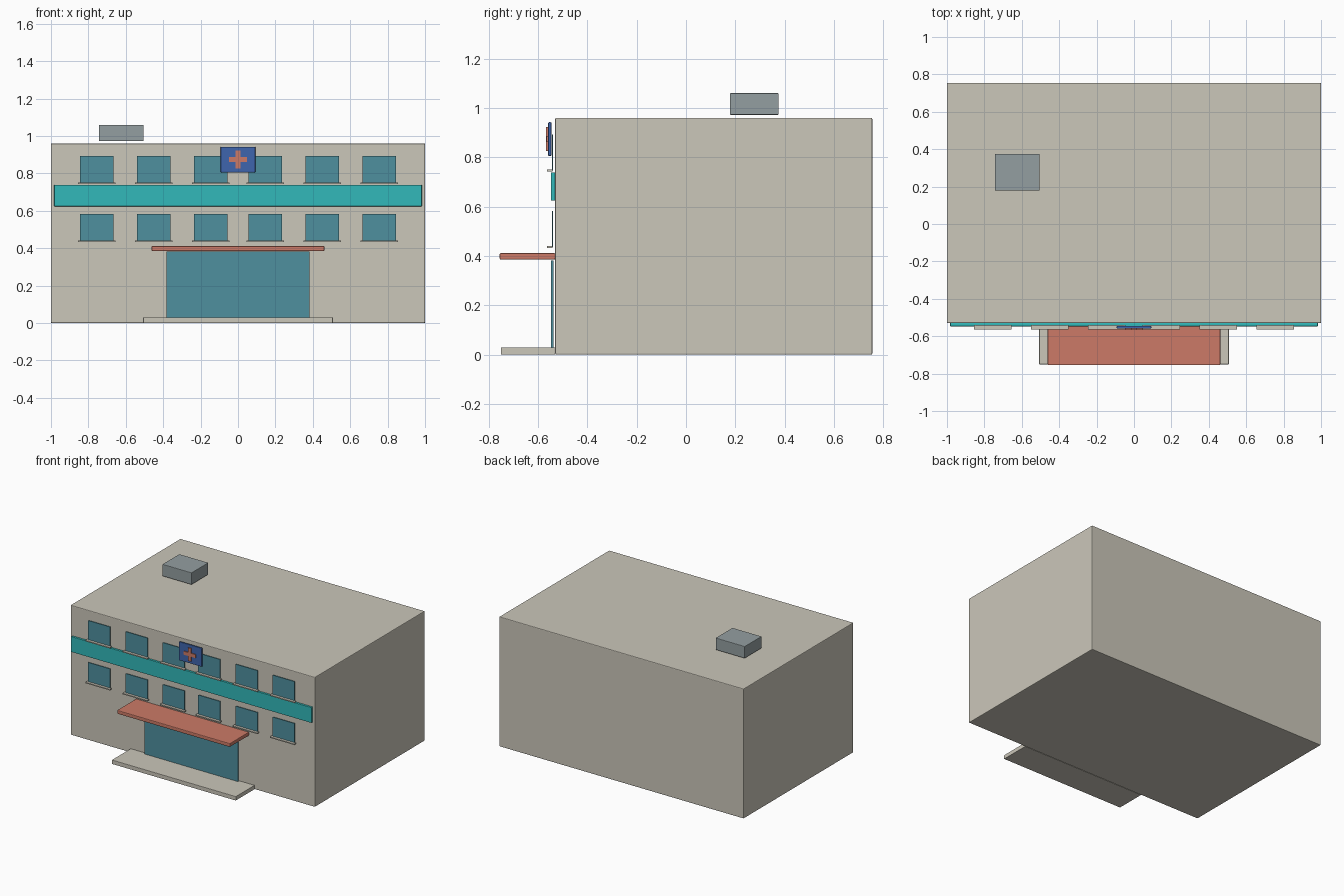
import bpy, bmesh
from mathutils import Matrix, Vector

cube = bpy.data.objects.get("Cube")
if cube:
    bpy.data.objects.remove(cube, do_unlink=True)


def material(name, hex_colour):
    """One flat material from a display colour, stored as linear."""
    def linear(c):
        return c / 12.92 if c <= 0.04045 else ((c + 0.055) / 1.055) ** 2.4
    rgb = [linear(int(hex_colour[i:i + 2], 16) / 255) for i in (0, 2, 4)]
    mat = bpy.data.materials.new(name)
    mat.use_nodes = True
    mat.diffuse_color = (*rgb, 1)
    bsdf = next(n for n in mat.node_tree.nodes if n.type == 'BSDF_PRINCIPLED')
    bsdf.inputs["Base Color"].default_value = (*rgb, 1)
    return mat


STONE = material("warm stone", "CBC7BA")
GLASS = material("blue grey glass", "4E909F")
TEAL = material("teal band", "32B9BA")
CORAL = material("coral red", "CC7A67")
BLUE = material("sign blue", "3F65AE")
METAL = material("grey metal", "949FA1")


def boxes(name, mat, spans, bevel=0.0):
    """One object made of boxes, each given as x, y and z ranges."""
    bm = bmesh.new()
    for span in spans:
        centre = Vector([(a + b) / 2 for a, b in span])
        size = Vector([b - a for a, b in span])
        bmesh.ops.create_cube(
            bm, size=1, matrix=Matrix.Translation(centre) @ Matrix.Diagonal((*size, 1)))
    mesh = bpy.data.meshes.new(name)
    bm.to_mesh(mesh)
    bm.free()
    mesh.materials.append(mat)
    obj = bpy.data.objects.new(name, mesh)
    bpy.context.collection.objects.link(obj)
    if bevel:
        mod = obj.modifiers.new("soft_edges", 'BEVEL')
        mod.width = bevel
        mod.segments = 2
    return obj


WALL = -0.53  # front wall plane

# Main block and rooftop plant
boxes("building_body", STONE, [((-1, 1), (WALL, 0.755), (0, 0.96))], 0.005)
boxes("rooftop_unit", METAL, [((-0.743, -0.505), (0.178, 0.375), (0.972, 1.06))], 0.003)

# Facade band between the upper and lower windows
boxes("facade_band", TEAL, [((-0.983, 0.983), (-0.547, WALL), (0.624, 0.738))], 0.002)

# Two rows of windows with thin sills
for row, base in (("lower", 0.437), ("upper", 0.747)):
    for i, x in enumerate((-0.755, -0.45, -0.145, 0.145, 0.45, 0.755)):
        boxes(f"{row}_window_{i + 1}", GLASS,
              [((x - 0.09, x + 0.09), (-0.544, -0.539), (base, base + 0.145))])
        boxes(f"{row}_sill_{i + 1}", STONE,
              [((x - 0.1, x + 0.1), (-0.563, -0.541), (base - 0.004, base + 0.004))])

# Entrance: glazed doors, canopy and step
boxes("entrance_glazing", GLASS, [((-0.382, 0.382), (-0.547, -0.537), (0.03, 0.382))])
boxes("entrance_canopy", CORAL, [((-0.462, 0.462), (-0.755, WALL), (0.385, 0.412))], 0.005)
boxes("entrance_step", STONE, [((-0.507, 0.507), (-0.75, WALL), (0, 0.03))], 0.002)

# Sign panel with a raised cross
boxes("sign_panel", BLUE, [((-0.093, 0.093), (-0.559, -0.545), (0.805, 0.942))], 0.004)
boxes("sign_cross", CORAL, [
    ((-0.048, 0.048), (-0.566, -0.56), (0.861, 0.887)),
    ((-0.013, 0.013), (-0.567, -0.56), (0.826, 0.922)),
])
